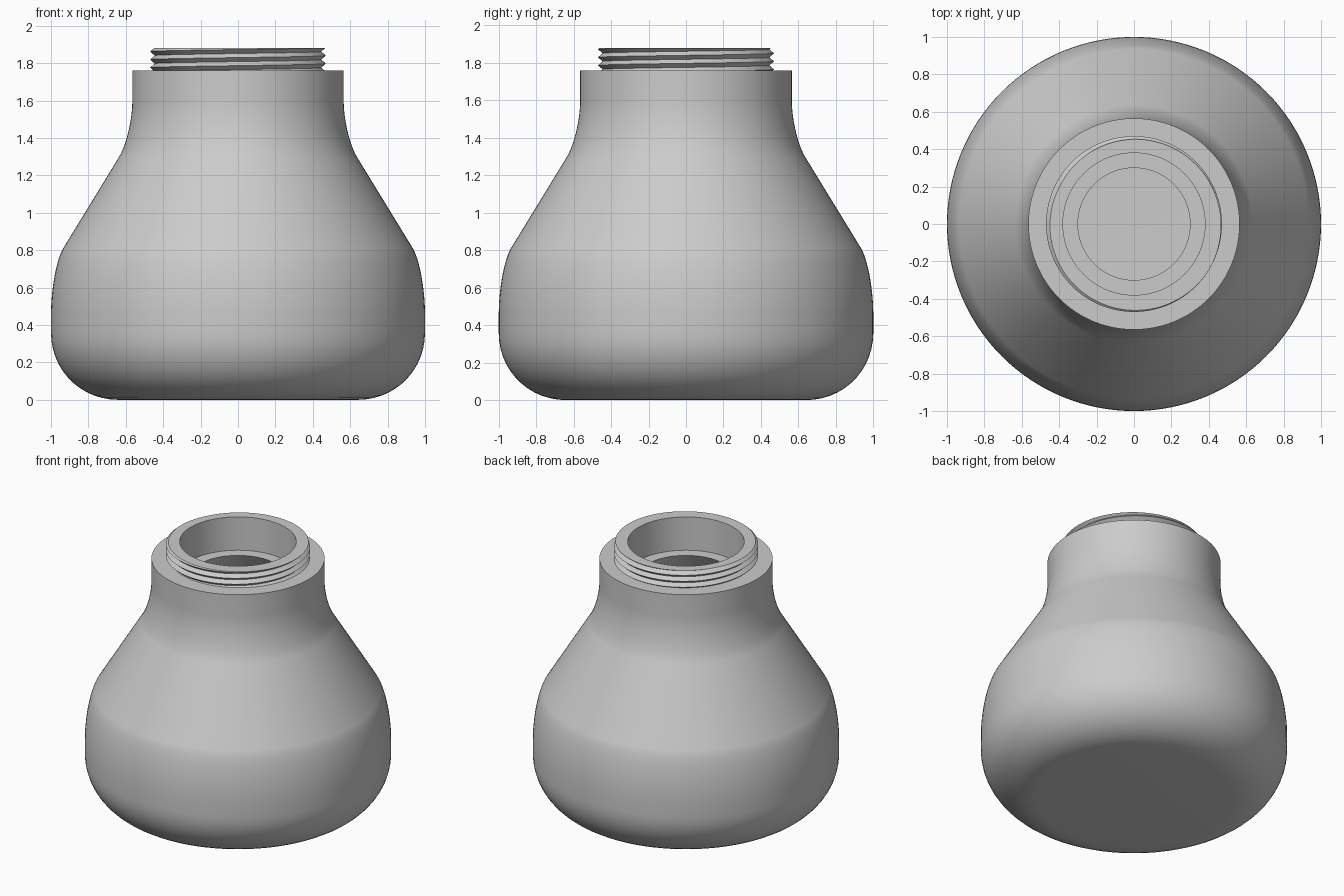
import bpy, bmesh, math
from mathutils import Vector
from mathutils.geometry import interpolate_bezier

cube = bpy.data.objects.get("Cube")
if cube:
    bpy.data.objects.remove(cube, do_unlink=True)

SEGMENTS = 128
SHOULDER, RIM = 1.76, 1.88      # heights of the neck base and top
BORE, LEDGE = 0.38, 1.64        # bore radius and depth of the inner ledge

grey = bpy.data.materials.new("plain grey")
grey.use_nodes = True
grey.diffuse_color = (0.6, 0.6, 0.6, 1)
grey.node_tree.nodes["Principled BSDF"].inputs["Base Color"].default_value = grey.diffuse_color


def bend(start, corner, end, steps=14):
    """Rounded bend between two profile points, tangent to both legs."""
    a, c, b = (Vector((*p, 0)) for p in (start, corner, end))
    pts = interpolate_bezier(a, a.lerp(c, 0.56), b.lerp(c, 0.56), b, steps)
    return [(p.x, p.y) for p in pts]


def revolve(name, rows):
    """Sweep rows round z; a row is (radius, z) or a function of the angle."""
    bm = bmesh.new()
    grid = []
    for row in rows:
        ring = []
        for i in range(SEGMENTS + 1):
            a = math.tau * i / SEGMENTS
            r, z = row(a) if callable(row) else row
            ring.append(bm.verts.new((r * math.cos(a), r * math.sin(a), z)))
        grid.append(ring)
    for low, high in zip(grid, grid[1:]):
        for i in range(SEGMENTS):
            bm.faces.new((low[i], low[i + 1], high[i + 1], high[i]))
    bmesh.ops.remove_doubles(bm, verts=bm.verts, dist=1e-5)
    mesh = bpy.data.meshes.new(name)
    bm.to_mesh(mesh)
    bm.free()
    mesh.materials.append(grey)
    obj = bpy.data.objects.new(name, mesh)
    bpy.context.collection.objects.link(obj)
    bpy.ops.object.select_all(action='DESELECT')
    obj.select_set(True)
    bpy.context.view_layer.objects.active = obj
    bpy.ops.object.shade_smooth_by_angle(angle=math.radians(30))
    return obj


# Outer body: flat base, round belly, sloping sides, straight collar
outer = [(0, 0)]
outer += bend((0.64, 0), (1, 0), (1, 0.36))
outer += bend((1, 0.45), (1, 0.70), (0.935, 0.81))
outer += bend((0.635, 1.30), (0.565, 1.42), (0.565, 1.60))
outer += [(0.565, SHOULDER), (0.44, SHOULDER)]
revolve("body", outer)

# Threaded neck: rows follow the helix and are clipped at the base and rim
PITCH, STEPS = 0.043, 4
ROOT, CREST = 0.445, 0.47
PHASE = math.radians(150)


def thread_row(k):
    def point(a):
        z = RIM + PITCH * (k / STEPS + (a - PHASE) / math.tau)
        z = min(max(z, SHOULDER), RIM)
        turn = ((z - RIM) / PITCH - (a - PHASE) / math.tau) % 1
        wave = 1 - abs(2 * turn - 1)
        return ROOT + (CREST - ROOT) * wave, z
    return point


turns = math.ceil((RIM - SHOULDER) / PITCH) + 1
rows = [thread_row(k) for k in range(-STEPS * turns, STEPS * 2)]
revolve("threaded_neck", rows + [(BORE, RIM)])

# Hollow inside: bore, ledge, flaring cavity and floor
inner = [(BORE, RIM), (BORE, LEDGE), (0.30, LEDGE)]
inner += bend((0.80, 0.80), (0.88, 0.67), (0.88, 0.45))
inner += bend((0.88, 0.36), (0.88, 0.12), (0.64, 0.12))
inner += [(0, 0.12)]
revolve("inner_wall", inner)
